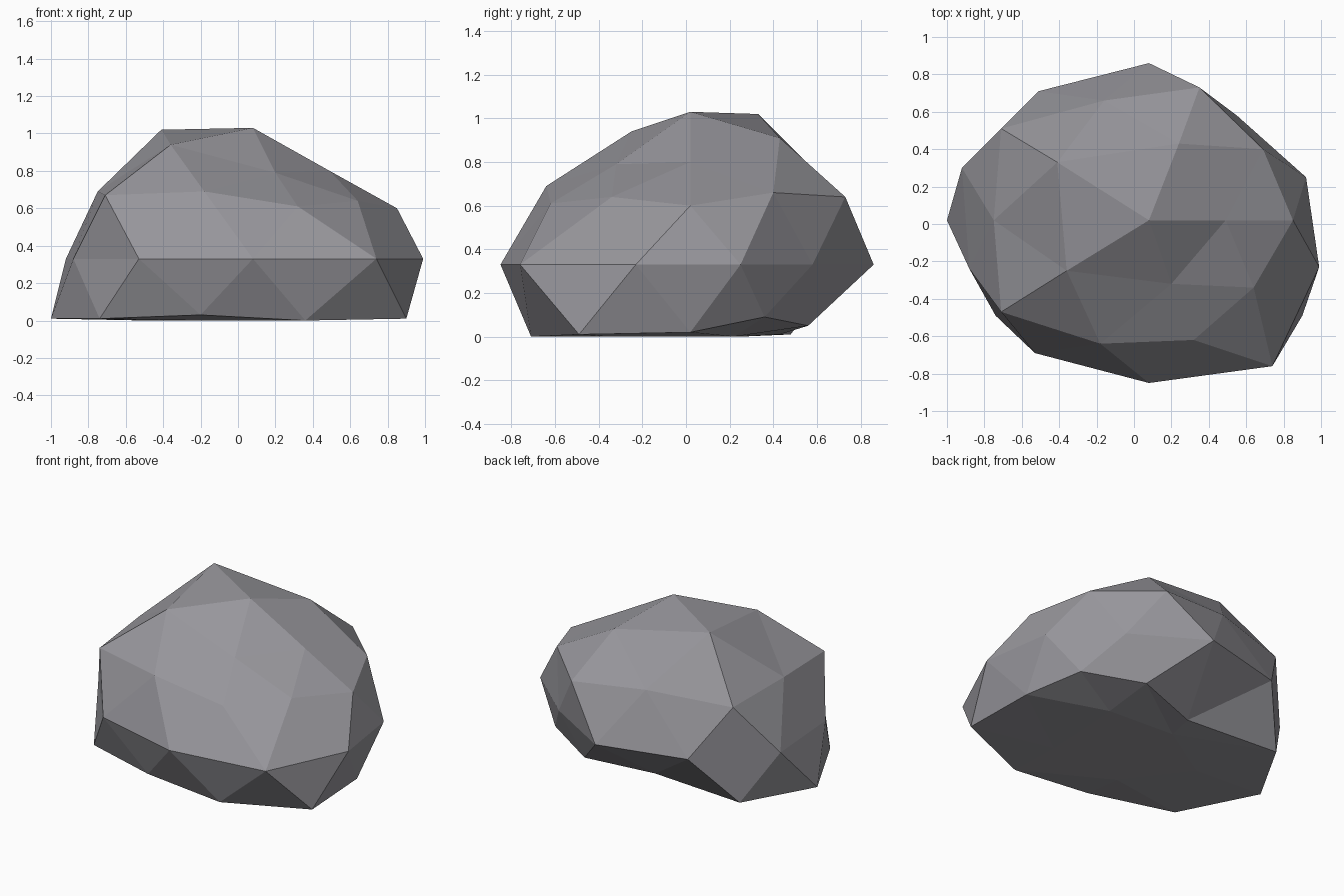
import bpy
import bmesh
import math

cube = bpy.data.objects.get("Cube")
if cube:
    bpy.data.objects.remove(cube, do_unlink=True)


def make_material(name, colour):
    material = bpy.data.materials.new(name)
    material.use_nodes = True
    material.diffuse_color = colour
    material.node_tree.nodes["Principled BSDF"].inputs["Base Color"].default_value = colour
    return material


def turn(vert):
    """Angle of a vertex around the upright axis, starting at the +x side."""
    return (math.atan2(vert.co.y, vert.co.x) + 0.01) % math.tau


def at_height(points, height):
    """Lift a flat outline to one height."""
    return [(x, y, height) for x, y in points]


# Outlines of the boulder from its peak down, each counter-clockwise from +x
peak = [(.08, .02, 1.03)]
crown = [(.49, .02, .8), (.24, .43, .91), (-.41, .33, 1.02),
         (-.36, -.25, .94), (.2, -.32, .79)]
shoulder = [(.85, .02, .6), (.69, .4, .66), (.35, .73, .64), (-.16, .66, .69),
            (-.71, .51, .66), (-.75, .02, .69), (-.71, -.47, .67),
            (-.18, -.64, .69), (.32, -.62, .61), (.64, -.34, .64)]
waist = at_height([(.92, .25), (.55, .58), (.08, .86), (-.51, .71), (-.92, .3),
                   (-.88, -.24), (-.53, -.69), (.08, -.85), (.74, -.76),
                   (.99, -.23)], .33)
foot = [(.88, .02, .02), (.73, .36, .09), (.37, .56, .05), (-.07, .43, .01),
        (-.74, .48, .01), (-1, .02, .01), (-.74, -.49, .01),
        (-.2, -.68, .03), (.36, -.71, 0), (.9, -.49, .01)]
underside = at_height([(.38, .22), (-.1, .25), (-.5, 0), (-.2, -.4), (.35, -.35)], 0)
base = at_height([(0, 0)], 0)
outlines = [peak, crown, shoulder, waist, foot, underside, base]

# Reshape a faceted ball, ring by ring, into the boulder
mesh = bpy.data.meshes.new("boulder")
bm = bmesh.new()
bmesh.ops.create_icosphere(bm, subdivisions=2, radius=1)
remaining = sorted(bm.verts, key=lambda vert: -vert.co.z)
for outline in outlines:
    ring, remaining = remaining[:len(outline)], remaining[len(outline):]
    for vert, place in zip(sorted(ring, key=turn), outline):
        vert.co = place

bmesh.ops.recalc_face_normals(bm, faces=bm.faces)
for face in bm.faces:
    face.smooth = False
bm.to_mesh(mesh)
bm.free()

boulder = bpy.data.objects.new("boulder", mesh)
bpy.context.collection.objects.link(boulder)
mesh.materials.append(make_material("stone grey", (.31, .305, .33, 1)))
